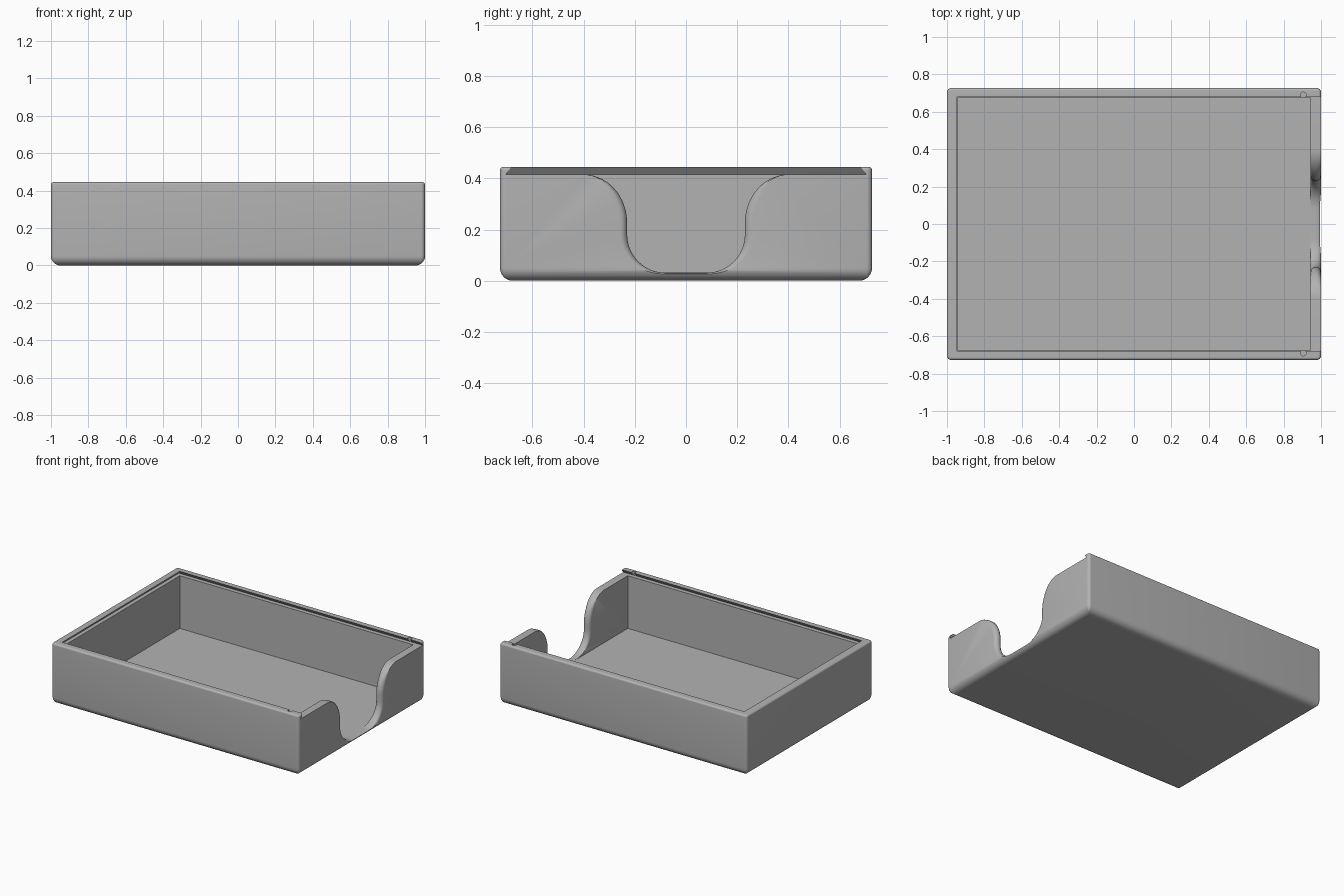
import bpy, bmesh, math
from mathutils import Vector

cube = bpy.data.objects.get("Cube")
if cube:
    bpy.data.objects.remove(cube, do_unlink=True)

HX, HY, H = 1.0, 0.727, 0.445      # outer half sizes and height
IX, IY = 0.943, 0.675              # inner half sizes
FLOOR, SHELF = 0.03, 0.415         # floor top, lid groove bottom

grey = bpy.data.materials.new("grey plastic")
grey.use_nodes = True
colour = (0.45, 0.45, 0.45, 1)
grey.diffuse_color = colour
grey.node_tree.nodes["Principled BSDF"].inputs["Base Color"].default_value = colour


def loft(name, rings):
    """Solid through rings that all have the same number of points."""
    bm = bmesh.new()
    loops = [[bm.verts.new(p) for p in ring] for ring in rings]
    n = len(loops[0])
    for a, b in zip(loops, loops[1:]):
        for i in range(n):
            j = (i + 1) % n
            bm.faces.new((a[i], a[j], b[j], b[i]))
    bm.faces.new(loops[0])
    bm.faces.new(loops[-1])
    bmesh.ops.recalc_face_normals(bm, faces=bm.faces)
    mesh = bpy.data.meshes.new(name)
    bm.to_mesh(mesh)
    bm.free()
    obj = bpy.data.objects.new(name, mesh)
    obj.data.materials.append(grey)
    bpy.context.collection.objects.link(obj)
    return obj


def rounded_rect(inset, z, radius, steps=6):
    r = max(radius - inset, 0.004)
    ring = []
    for k, (sx, sy) in enumerate(((1, 1), (-1, 1), (-1, -1), (1, -1))):
        for s in range(steps + 1):
            a = math.pi / 2 * (k + s / steps)
            ring.append((sx * (HX - inset - r) + r * math.cos(a),
                         sy * (HY - inset - r) + r * math.sin(a), z))
    return ring


def rect(x0, x1, y, z):
    return [(x0, -y, z), (x1, -y, z), (x1, y, z), (x0, y, z)]


# Tray body: large round at the bottom, small round at the rim
rings = []
for radius, rim in ((0.05, False), (0.014, True)):
    for s in range(9):
        a = math.pi / 2 * s / 8
        if rim:
            inset, z = radius * (1 - math.cos(a)), H - radius * (1 - math.sin(a))
        else:
            inset, z = radius * (1 - math.sin(a)), radius * (1 - math.cos(a))
        rings.append(rounded_rect(inset, z, 0.022))
tray = loft("tray", rings)

# Inner cavity and the undercut lid groove, open at the right end
cutters = [
    loft("cavity_cutter", [rect(-IX, IX, IY, FLOOR), rect(-IX, IX, IY, H - 0.01)]),
    loft("groove_cutter", [rect(-IX - 0.028, 1.1, IY + 0.03, SHELF),
                           rect(-IX - 0.003, 1.1, IY + 0.003, H),
                           rect(-IX - 0.003, 1.1, IY + 0.003, H + 0.05)]),
]

# Lid detent notches in both rails
for side in (-1, 1):
    ring = [(0.905 + 0.015 * math.cos(t), side * 0.69 + 0.015 * math.sin(t))
            for t in (math.tau * i / 20 for i in range(20))]
    cutters.append(loft("notch_cutter", [[(x, y, z) for x, y in ring]
                                         for z in (SHELF + 0.004, H + 0.05)]))

# Finger cutout outline (right half): shoulder arc, straight side, bottom arc
half = []
for s in range(17):
    a = math.pi / 2 * s / 16
    half.append((0.4 - 0.17 * math.sin(a), 0.225 + 0.19 * math.cos(a)))
for s in range(17):
    a = math.pi / 2 * s / 16
    half.append((0.08 + 0.15 * math.cos(a), 0.18 - 0.149 * math.sin(a)))
outline = [Vector(p) for p in half + [(-y, z) for y, z in reversed(half)]]


def cutout_ring(x, grow, low):
    """Outline at x, pushed outward by grow; low scales it along the bottom."""
    ring = []
    last = len(outline) - 1
    for i, p in enumerate(outline):
        t = (outline[min(i + 1, last)] - outline[max(i - 1, 0)]).normalized()
        normal = Vector((-t.y, t.x)) * -1
        if normal.dot(Vector((p.x, -0.2))) < 0:
            normal.negate()
        top_fade = min(1, (SHELF - p.y) / 0.1)
        low_fade = low + (1 - low) * min(1, max(0, p.y - FLOOR - 0.002) / 0.1)
        q = p + normal * grow * top_fade * low_fade
        ring.append((x, q.x, q.y))
    return [(x, 0.4, H + 0.1)] + ring + [(x, -0.4, H + 0.1)]


# The cutout flares to both wall faces so its edge is fully rounded
middle, r = (HX + IX) / 2, (HX - IX) / 2
rings = [cutout_ring(IX - 0.03, r, 0)]
for s in range(13):
    u = -math.cos(math.pi * s / 12)
    rings.append(cutout_ring(middle + u * r, r * (1 - math.sqrt(max(0, 1 - u * u))),
                             0 if u < 0 else 0.5))
rings.append(cutout_ring(HX + 0.05, r, 0.5))
cutters.append(loft("finger_cutter", rings))

# Cut the body, then shade it smooth with sharp edges kept
bpy.context.view_layer.objects.active = tray
for cutter in cutters:
    mod = tray.modifiers.new("cut", "BOOLEAN")
    mod.operation, mod.solver, mod.object = "DIFFERENCE", "EXACT", cutter
    bpy.ops.object.modifier_apply(modifier=mod.name)
    bpy.data.objects.remove(cutter, do_unlink=True)

bpy.ops.object.select_all(action="DESELECT")
tray.select_set(True)
bpy.ops.object.shade_smooth_by_angle(angle=math.radians(30))
